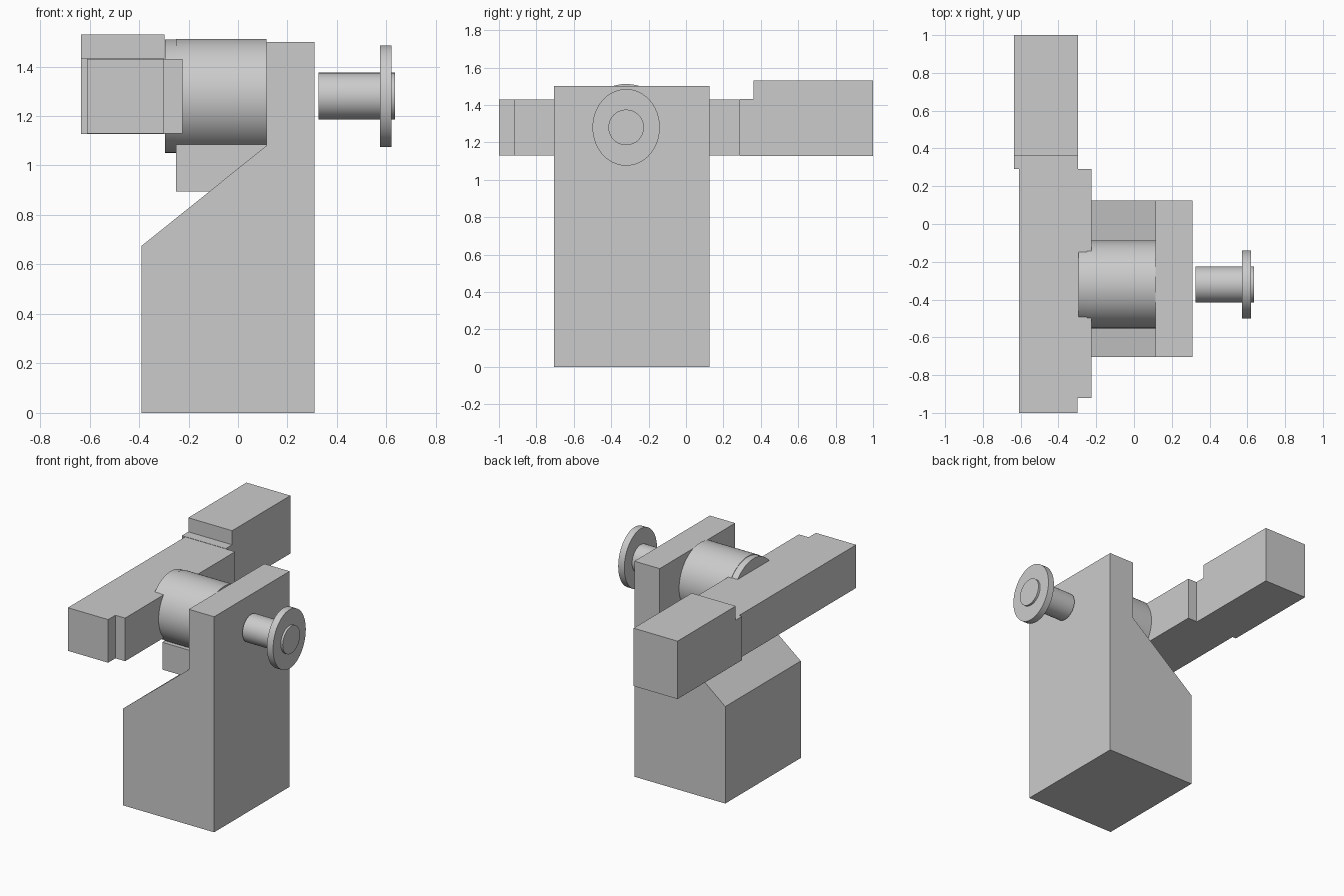
import bpy, bmesh, math
from mathutils import Matrix, Vector

cube = bpy.data.objects.get("Cube")
if cube:
    bpy.data.objects.remove(cube, do_unlink=True)

grey = bpy.data.materials.new("plain grey")
grey.use_nodes = True
grey.diffuse_color = (0.6, 0.6, 0.6, 1)
grey.node_tree.nodes["Principled BSDF"].inputs["Base Color"].default_value = (0.6, 0.6, 0.6, 1)


def add_object(name, bm):
    bmesh.ops.recalc_face_normals(bm, faces=bm.faces)
    mesh = bpy.data.meshes.new(name)
    bm.to_mesh(mesh)
    bm.free()
    mesh.materials.append(grey)
    obj = bpy.data.objects.new(name, mesh)
    bpy.context.collection.objects.link(obj)
    return obj


def prism(name, profile, axis, start, end):
    """Extrude a 2D outline along an axis; the outline uses the other two axes in order."""
    bm = bmesh.new()
    verts = []
    for p in profile:
        co = list(p)
        co.insert(axis, start)
        verts.append(bm.verts.new(co))
    face = bm.faces.new(verts)
    ext = bmesh.ops.extrude_face_region(bm, geom=[face])
    shift = Vector((0, 0, 0))
    shift[axis] = end - start
    bmesh.ops.translate(bm, vec=shift, verts=[v for v in ext["geom"] if isinstance(v, bmesh.types.BMVert)])
    return add_object(name, bm)


def disc(name, x0, x1, ry, rz):
    """Smooth cylinder lying along x on the shared rotation axis."""
    bm = bmesh.new()
    place = (Matrix.Translation(((x0 + x1) / 2, AXIS_Y, AXIS_Z))
             @ Matrix.Diagonal((1, ry, rz, 1)) @ Matrix.Rotation(math.pi / 2, 4, 'Y'))
    bmesh.ops.create_cone(bm, cap_ends=True, segments=64, radius1=1, radius2=1,
                          depth=x1 - x0, matrix=place)
    obj = add_object(name, bm)
    bpy.ops.object.select_all(action='DESELECT')
    obj.select_set(True)
    bpy.context.view_layer.objects.active = obj
    bpy.ops.object.shade_smooth_by_angle(angle=math.radians(30))
    return obj


X, Y, Z = range(3)
AXIS_Y, AXIS_Z = -0.32, 1.28

# Pedestal with sloped shoulder and upright wall
prism("pedestal", [(-0.39, 0), (0.31, 0), (0.31, 1.5), (0.115, 1.5), (0.115, 1.08), (-0.39, 0.675)],
      Y, -0.705, 0.125)

# Support block under the drum
prism("drum_support", [(-0.25, 0.895), (0.13, 0.895), (0.13, 1.085), (-0.25, 1.085)], Y, -0.475, -0.165)

# Drum and its narrower collar
disc("drum", -0.25, 0.115, 0.232, 0.232)
disc("drum_collar", -0.295, -0.24, 0.229, 0.229)

# Swinging arm with a notched front end
prism("arm", [(-0.61, -1), (-0.3, -1), (-0.3, -0.92), (-0.225, -0.92), (-0.225, 0.29), (-0.61, 0.29)],
      Z, 1.13, 1.43)

# Raised counterweight at the rear of the arm
prism("counterweight", [(0.29, 1.127), (1, 1.127), (1, 1.53), (0.36, 1.53), (0.36, 1.432), (0.29, 1.432)],
      X, -0.635, -0.297)

# Shaft and flange on the outer side
disc("shaft", 0.325, 0.635, 0.095, 0.095)
disc("flange", 0.573, 0.62, 0.18, 0.205)
